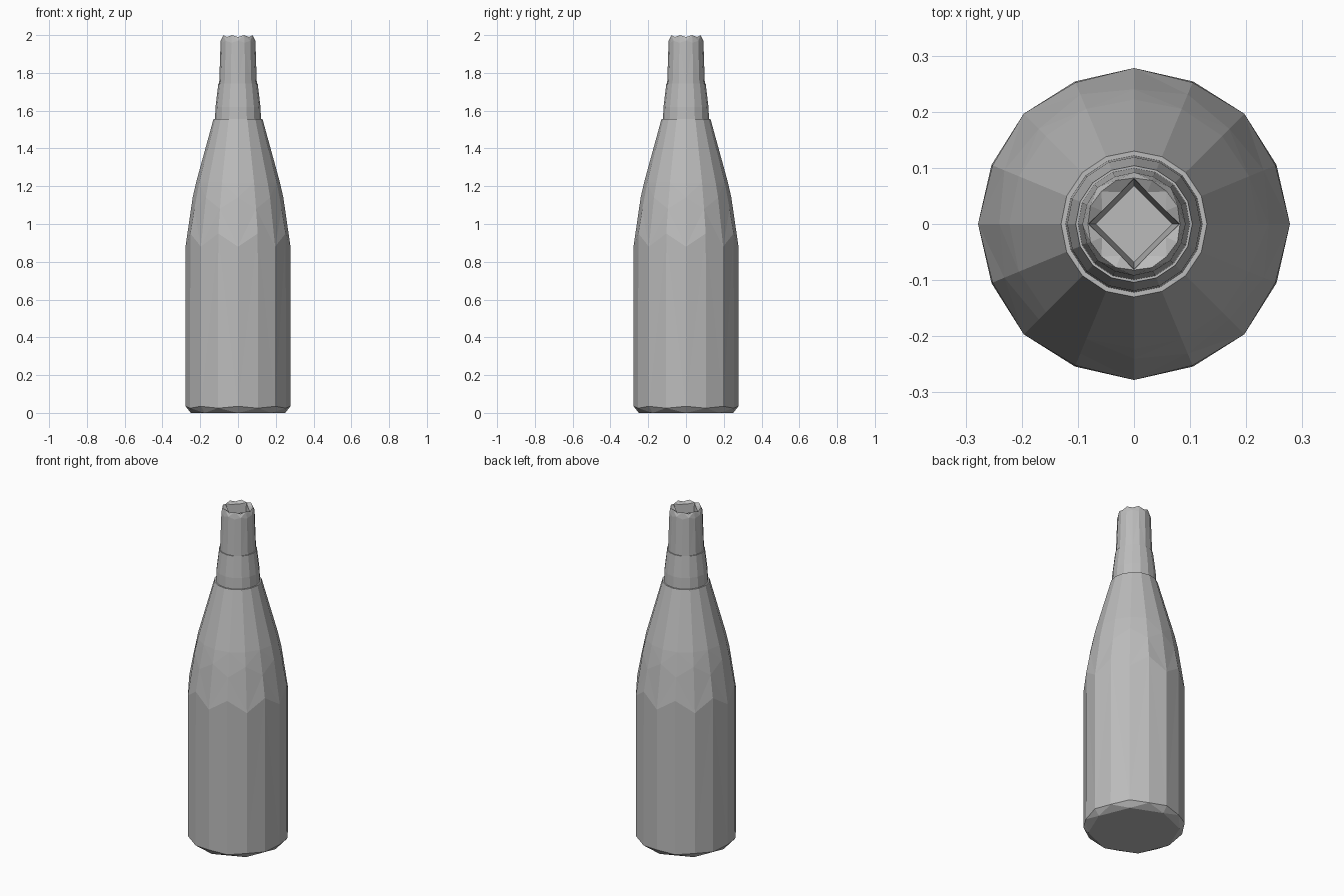
import bpy, bmesh
from math import pi, cos, sin

if "Cube" in bpy.data.objects:
    bpy.data.objects.remove(bpy.data.objects["Cube"])

SIDES = 16
GREY = (0.5, 0.5, 0.5, 1)
grey = bpy.data.materials.new("plain grey")
grey.use_nodes = True
grey.diffuse_color = GREY
grey.node_tree.nodes["Principled BSDF"].inputs["Base Color"].default_value = GREY


def circle(r, z, r_odd=None, z_odd=None):
    """Ring whose odd points may differ, giving staggered facets."""
    r_odd = r if r_odd is None else r_odd
    z_odd = z if z_odd is None else z_odd
    ring = []
    for i in range(SIDES):
        a = 2 * pi * i / SIDES
        rad, h = (r_odd, z_odd) if i % 2 else (r, z)
        ring.append((rad * cos(a), rad * sin(a), h))
    return ring


def diamond(r, z):
    """Square ring with its corners on the x and y axes."""
    ring = []
    for i in range(SIDES):
        a = 2 * pi * i / SIDES
        rad = r * cos(pi / 4) / cos(a % (pi / 2) - pi / 4)
        ring.append((rad * cos(a), rad * sin(a), z))
    return ring


def lathe(name, rings):
    """Skin a stack of rings and close both ends."""
    bm = bmesh.new()
    loops = [[bm.verts.new(p) for p in ring] for ring in rings]
    for low, high in zip(loops, loops[1:]):
        for i in range(SIDES):
            j = (i + 1) % SIDES
            quad = [low[i], low[j], high[j], high[i]]
            # alternate the diagonal so the facets form lozenges
            if i % 2:
                quad = quad[1:] + quad[:1]
            bm.faces.new((quad[0], quad[1], quad[2]))
            bm.faces.new((quad[0], quad[2], quad[3]))
    bm.faces.new(loops[0][::-1])
    bm.faces.new(loops[-1])
    bmesh.ops.recalc_face_normals(bm, faces=bm.faces[:])
    mesh = bpy.data.meshes.new(name)
    bm.to_mesh(mesh)
    bm.free()
    mesh.materials.append(grey)
    obj = bpy.data.objects.new(name, mesh)
    bpy.context.collection.objects.link(obj)
    return obj


# Body: chamfered base, straight wall, staggered shoulder, tapering neck
lathe("bottle_body", [
    circle(0.25, 0, 0.231, 0),
    circle(0.278, 0.035, 0.275, 0.025),
    circle(0.278, 0.88, 0.273, 0.95),
    circle(0.24, 1.14, 0.25, 1.08),
    circle(0.222, 1.22, 0.222, 1.22),
    circle(0.13, 1.555),
])

# Collar around the neck
lathe("neck_collar", [
    circle(0.122, 1.55),
    circle(0.119, 1.62),
    circle(0.104, 1.745),
])

# Mouth: tapered lip with a square opening sunk into it
lathe("bottle_mouth", [
    circle(0.1, 1.735),
    circle(0.092, 1.97, 0.091, 1.96),
    circle(0.082, 1.99, 0.084, 2.0),
    diamond(0.08, 1.985),
    diamond(0.068, 1.87),
])
